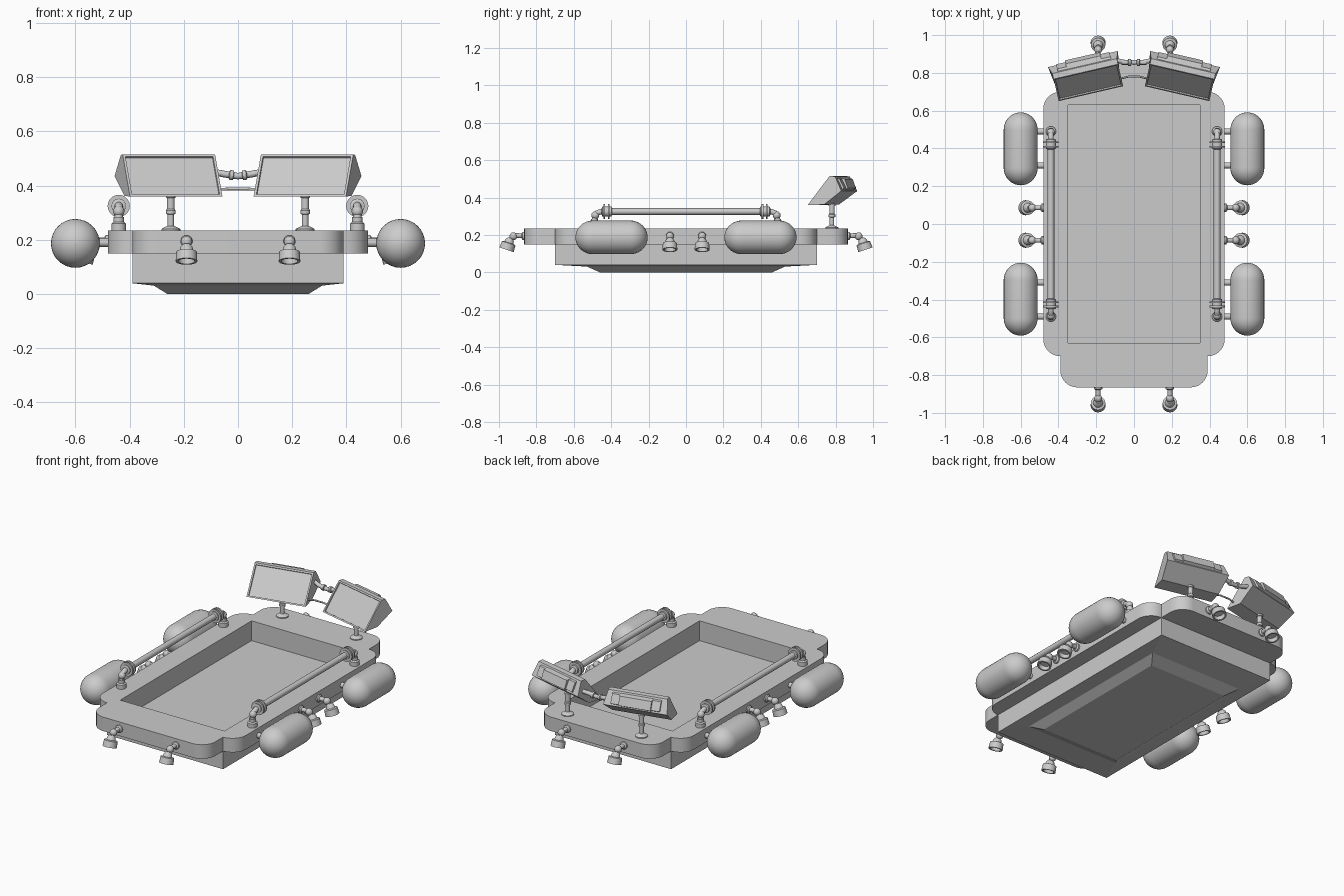
import bpy, bmesh
from math import sin, cos, pi, radians
from mathutils import Vector, Matrix

if "Cube" in bpy.data.objects:
    bpy.data.objects.remove(bpy.data.objects["Cube"])


def finish(name, bm, smooth=True):
    bmesh.ops.remove_doubles(bm, verts=bm.verts, dist=1e-5)
    bmesh.ops.recalc_face_normals(bm, faces=bm.faces)
    me = bpy.data.meshes.new(name)
    bm.to_mesh(me)
    bm.free()
    ob = bpy.data.objects.new(name, me)
    bpy.context.collection.objects.link(ob)
    if smooth:
        shade(ob)
    return ob


def shade(ob):
    bpy.ops.object.select_all(action='DESELECT')
    ob.select_set(True)
    bpy.context.view_layer.objects.active = ob
    bpy.ops.object.shade_smooth_by_angle(angle=radians(35))


def loft(bm, rings, caps=True):
    rows = [[bm.verts.new(p) for p in r] for r in rings]
    n = len(rows[0])
    for a, b in zip(rows, rows[1:]):
        for i in range(n):
            bm.faces.new((a[i], a[(i + 1) % n], b[(i + 1) % n], b[i]))
    if caps:
        bm.faces.new(rows[0])
        bm.faces.new(rows[-1])


def lathe(name, profile, loc, axis=(0, 0, 1), n=24):
    """Revolve (radius, height) pairs round an axis."""
    bm = bmesh.new()
    loft(bm, [[(max(r, 1e-4) * cos(2 * pi * i / n), max(r, 1e-4) * sin(2 * pi * i / n), z)
               for i in range(n)] for r, z in profile])
    q = Vector(axis).to_track_quat('Z', 'Y').to_matrix().to_4x4()
    bm.transform(Matrix.Translation(loc) @ q)
    return finish(name, bm)


def to_mesh(ob):
    bpy.ops.object.select_all(action='DESELECT')
    ob.select_set(True)
    bpy.context.view_layer.objects.active = ob
    bpy.ops.object.convert(target='MESH')
    shade(bpy.context.view_layer.objects.active)


def curve(name, loops, closed=False, **props):
    cu = bpy.data.curves.new(name, 'CURVE')
    for k, v in props.items():
        setattr(cu, k, v)
    for pts in loops:
        sp = cu.splines.new('POLY')
        sp.points.add(len(pts) - 1)
        for p, co in zip(sp.points, pts):
            p.co = (*co, 1)
        sp.use_cyclic_u = closed
    ob = bpy.data.objects.new(name, cu)
    bpy.context.collection.objects.link(ob)
    return ob


def pipe(name, pts, r):
    to_mesh(curve(name, [pts], dimensions='3D', bevel_depth=r,
                  bevel_resolution=4, use_fill_caps=True))


def rect(hx, hy, z):
    return [(-hx, -hy, z), (hx, -hy, z), (hx, hy, z), (-hx, hy, z)]


# Hull tub with stepped keel and sunken floor
bm = bmesh.new()
loft(bm, [rect(*r) for r in ((.26, .46, 0), (.31, .53, .031), (.39, .70, .04), (.39, .70, .155),
                             (.35, .63, .155), (.35, .63, .115))])
finish('hull', bm, False)

# Deck rim: one rounded quarter outline mirrored into four
R = .09
arc = [i * pi / 16 for i in range(9)]
quarter = [(.48 - R + R * cos(a), .70 - R + R * sin(a)) for a in arc[:8]]
quarter += [(.39, .70)] + [(.39 - R + R * cos(a), .865 - R + R * sin(a)) for a in arc]
half = quarter + [(-x, y) for x, y in reversed(quarter)]
outline = [(x, y, 0) for x, y in half + [(-x, -y) for x, y in half]]
deck = curve('deck_rim', [outline, rect(.35, .63, 0)], True,
             dimensions='2D', fill_mode='BOTH', extrude=.0425)
deck.location.z = .1925
to_mesh(deck)

# Side floats: capsules with two mounting stubs each
cap = [i * pi / 20 for i in range(11)]
half_cap = [(.09 * cos(a), .10 + .093 * sin(a)) for a in cap]
capsule = [(r, -z) for r, z in reversed(half_cap)] + half_cap
for s in (-1, 1):
    for t in (-1, 1):
        lathe('float', capsule, (s * .6, t * .398, .187), (0, 1, 0), 32)
        for y in (.31, .49):
            pipe('float_stub', [(s * .47, t * y, .19), (s * .54, t * y, .19)], .016)

# Thrusters: bent neck with a hollow nozzle
nozzle = [(.012, -.03), (.022, -.02), (.026, -.004), (.038, 0), (.040, .036),
          (.031, .036), (.028, .012), (0, .012)]
ball = [(.021 * cos(a), .021 * sin(a)) for a in [-pi / 2 + i * pi / 10 for i in range(11)]]


def thruster(base, out):
    b, d = Vector(base), Vector(out)
    at = lambda k, z: b + d * k + Vector((0, 0, z))
    lathe('thruster_collar', [(.022, -.01), (.022, .008), (.014, .014)], b, d)
    pipe('thruster_neck', [at(-.01, 0), at(.045, .002), at(.062, -.008), at(.082, -.035)], .013)
    lathe('thruster_joint', ball, at(.058, -.002))
    lathe('thruster_nozzle', nozzle, at(.083, -.04), d * .33 + Vector((0, 0, -1)))


for s in (-1, 1):
    for t in (-1, 1):
        thruster((s * .19, t * .865, .195), (0, t, 0))
        thruster((s * .48, t * .086, .195), (s, 0, 0))

# Handrails: posts, elbows, flanges and long tube
flange = [(.018, -.028), (.027, -.024), (.027, -.018), (.041, -.018), (.041, -.009), (.026, -.009),
          (.026, .005), (.041, .005), (.041, .014), (.026, .014), (.026, .024), (.018, .028)]
for s in (-1, 1):
    x = s * .44
    pipe('rail_tube', [(x, -.42, .325), (x, .42, .325)], .018)
    for t in (-1, 1):
        lathe('rail_foot', [(.027, 0), (.027, .026), (.019, .032), (.019, .05)], (x, t * .49, .234))
        pipe('rail_elbow', [(x, t * .49, .26), (x, t * .488, .298), (x, t * .476, .317),
                            (x, t * .455, .325), (x, t * .42, .325)], .015)
        lathe('rail_joint', ball, (x, t * .485, .305))
        lathe('rail_flange', flange, (x, t * .423, .325), (0, 1, 0))


# Monitors: wedge-shaped body, framed screen, stepped back
def prism(bm, w0, w1, prof, depth_from):
    """Extrude a (depth, height) profile; width blends from w0 to w1 past depth_from."""
    wid = lambda i: w1 if i in depth_from else w0
    loft(bm, [[(k * wid(i), v, z) for i, (v, z) in enumerate(prof)] for k in (-1, 1)])


for s in (-1, 1):
    place = Matrix.Translation((s * .228, .69, .36)) @ Matrix.Rotation(radians(-13 * s), 4, 'Z')
    bm = bmesh.new()
    prism(bm, .175, .19, [(0, 0), (.12, .155), (.15, .153), (.188, .075), (.09, .002)], (3,))
    bmesh.ops.recalc_face_normals(bm, faces=bm.faces)
    front = min(bm.faces, key=lambda f: f.normal.y - f.normal.z)
    bmesh.ops.inset_region(bm, faces=[front], thickness=.013, depth=0)
    bmesh.ops.inset_region(bm, faces=[front], thickness=.001, depth=-.008)
    bm.transform(place)
    finish('monitor', bm, False)
    for w, d in ((.145, .018), (.095, .034)):
        bm = bmesh.new()
        prism(bm, w, w, [(.13, .148), (.15 + d, .14), (.182 + d * .6, .09), (.15, .06)], ())
        bm.transform(place)
        finish('monitor_back_panel', bm, False)
    # Stand
    lathe('monitor_stand', [(.035, 0), (.035, .006), (.02, .014), (.012, .018), (.012, .06),
                            (.018, .062), (.018, .075), (.014, .08), (.014, .12), (.018, .122),
                            (.018, .132), (.011, .135), (.011, .18)], (s * .248, .78, .234))
    # Socket of the link between the monitors
    lathe('link_socket', [(.012, -.03), (.018, -.028), (.018, -.015), (.012, -.012), (.012, .02)],
          (s * .045, .855, .442), (s, 0, .15))

# Link bars between the monitors
pipe('upper_link', [(-.11, .87, .455), (-.05, .857, .442), (0, .855, .435),
                    (.05, .857, .442), (.11, .87, .455)], .012)
pipe('lower_link', [(-.09, .765, .385), (-.03, .78, .388), (.03, .78, .388), (.09, .765, .385)], .005)
